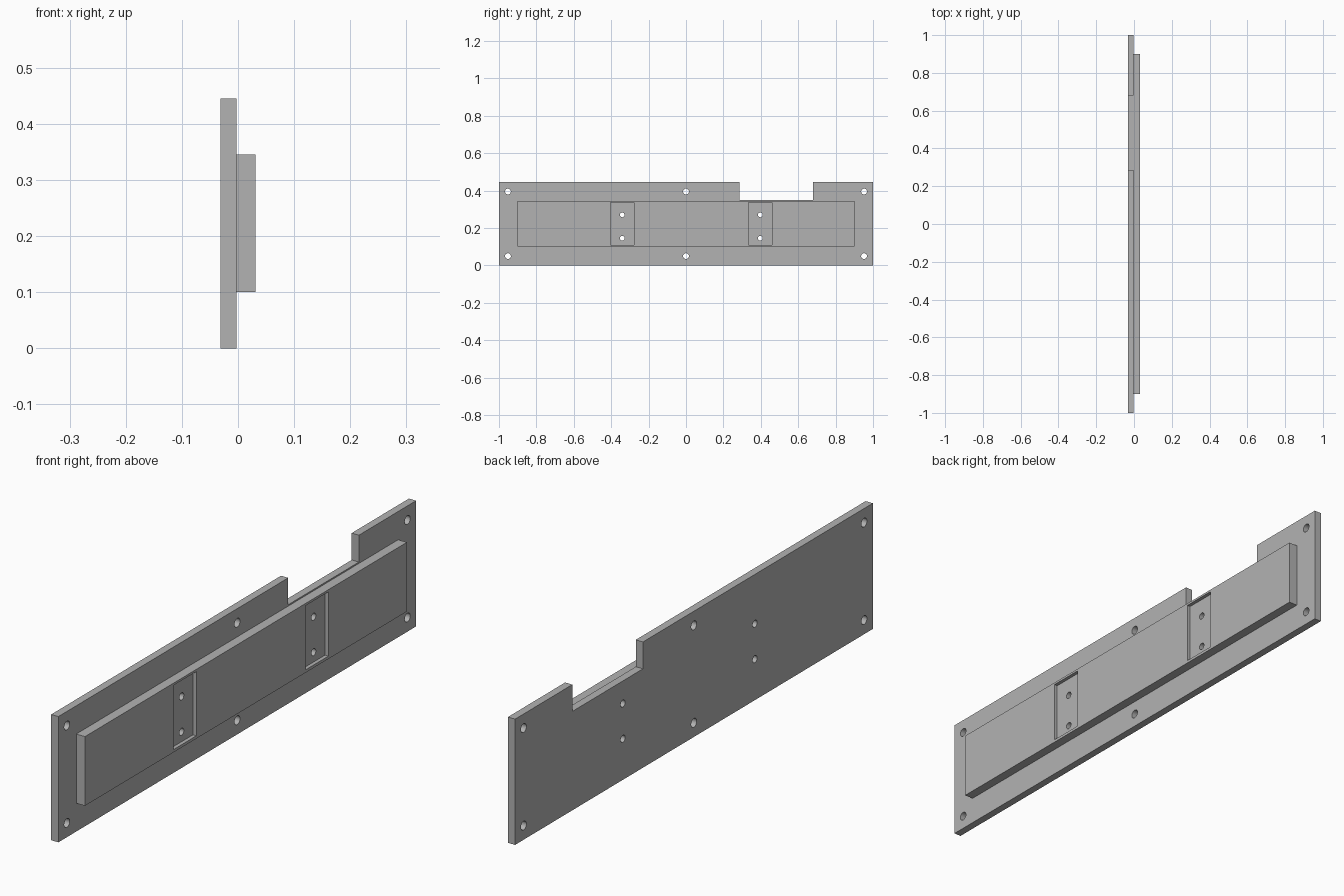
import bpy
import bmesh
from math import pi, radians
from mathutils import Matrix

default = bpy.data.objects.get("Cube")
if default:
    bpy.data.objects.remove(default, do_unlink=True)

grey = bpy.data.materials.new("plain_grey")
grey.use_nodes = True
colour = (0.45, 0.45, 0.45, 1)
grey.diffuse_color = colour
grey.node_tree.nodes["Principled BSDF"].inputs["Base Color"].default_value = colour

BACK, SEAM, FACE = -0.031, -0.003, 0.031


def finish(name, bm):
    bmesh.ops.recalc_face_normals(bm, faces=bm.faces)
    mesh = bpy.data.meshes.new(name)
    bm.to_mesh(mesh)
    bm.free()
    mesh.materials.append(grey)
    obj = bpy.data.objects.new(name, mesh)
    bpy.context.collection.objects.link(obj)
    return obj


def slab(name, outline, x0, x1):
    """Extrude a (y, z) outline from x0 to x1."""
    bm = bmesh.new()
    face = bm.faces.new([bm.verts.new((x0, y, z)) for y, z in outline])
    ext = bmesh.ops.extrude_face_region(bm, geom=[face])
    verts = [v for v in ext["geom"] if isinstance(v, bmesh.types.BMVert)]
    bmesh.ops.translate(bm, verts=verts, vec=(x1 - x0, 0, 0))
    return finish(name, bm)


def box(name, y0, y1, z0, z1, x0, x1):
    return slab(name, [(y0, z0), (y1, z0), (y1, z1), (y0, z1)], x0, x1)


def drill(name, y, z, radius):
    bm = bmesh.new()
    bmesh.ops.create_cone(bm, cap_ends=True, segments=24, radius1=radius,
                          radius2=radius, depth=0.2,
                          matrix=Matrix.Translation((0, y, z)) @ Matrix.Rotation(pi / 2, 4, "Y"))
    return finish(name, bm)


def cut(obj, cutter):
    mod = obj.modifiers.new("cut", "BOOLEAN")
    mod.operation = "DIFFERENCE"
    mod.solver = "EXACT"
    mod.object = cutter
    bpy.context.view_layer.objects.active = obj
    bpy.ops.object.modifier_apply(modifier=mod.name)


# Back plate with a notch in its top edge
plate = slab("back_plate", [(-1, 0), (1, 0), (1, 0.445), (0.68, 0.445), (0.68, 0.35),
                            (0.285, 0.35), (0.285, 0.445), (-1, 0.445)], BACK, SEAM)
# Raised panel on the plate
panel = box("raised_panel", -0.9, 0.9, 0.1, 0.345, SEAM, FACE)

cutters = []
# Mounting holes around the plate
for y in (-0.952, 0, 0.952):
    for z in (0.05, 0.395):
        hole = drill("mounting_hole", y, z, 0.0155)
        cut(plate, hole)
        cutters.append(hole)

# Shallow pockets in the panel, each with two through holes
for y in (-0.341, 0.397):
    pocket = box("pocket", y - 0.064, y + 0.064, 0.11, 0.337, FACE - 0.013, FACE + 0.05)
    cut(panel, pocket)
    cutters.append(pocket)
    for z in (0.145, 0.27):
        hole = drill("pocket_hole", y, z, 0.0125)
        cut(panel, hole)
        cut(plate, hole)
        cutters.append(hole)

for cutter in cutters:
    bpy.data.objects.remove(cutter, do_unlink=True)

# Smooth hole walls, sharp edges elsewhere
for obj in (plate, panel):
    bpy.ops.object.select_all(action="DESELECT")
    obj.select_set(True)
    bpy.context.view_layer.objects.active = obj
    bpy.ops.object.shade_smooth_by_angle(angle=radians(30))
